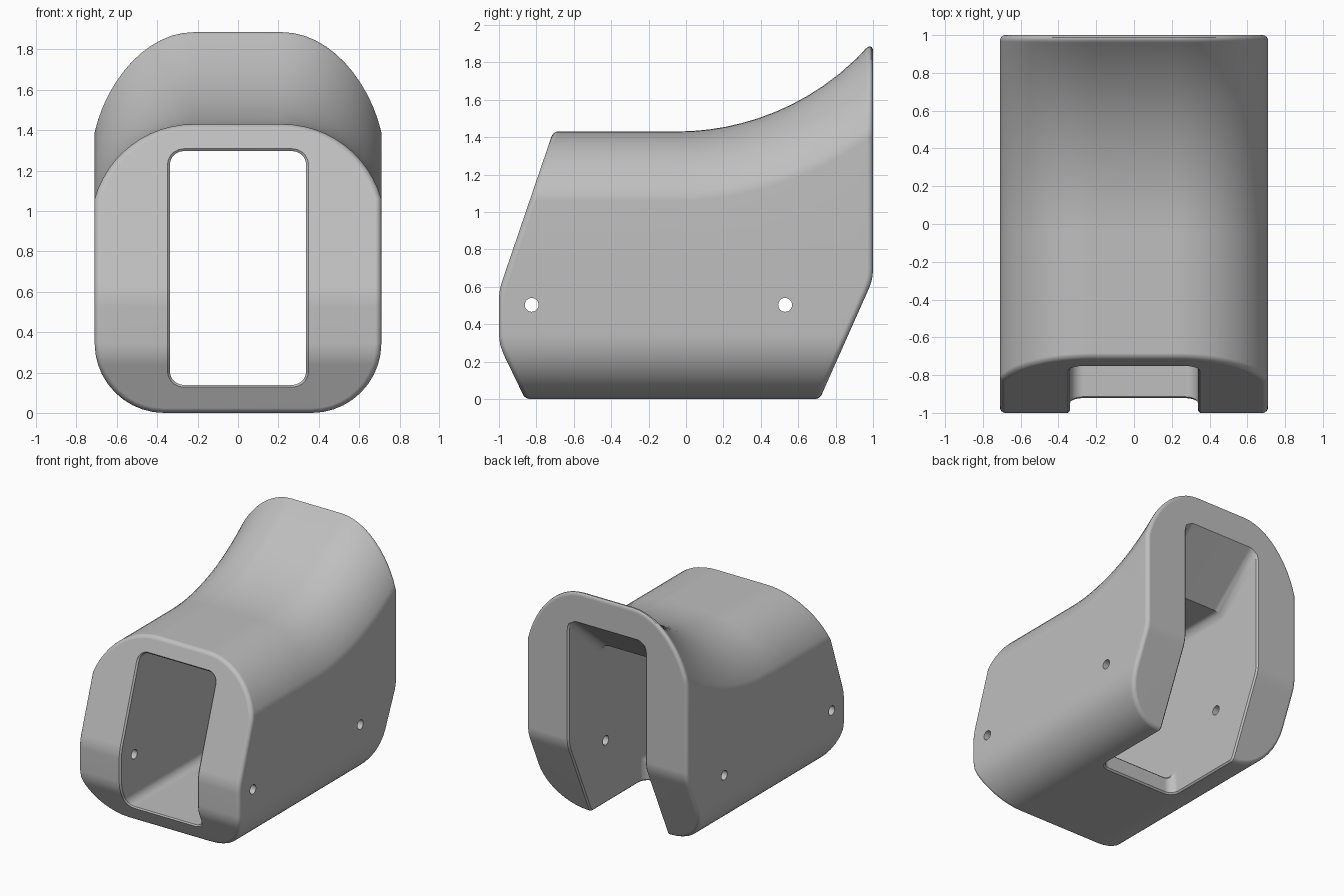
import bpy, bmesh, math

if "Cube" in bpy.data.objects:
    bpy.data.objects.remove(bpy.data.objects["Cube"])

grey = bpy.data.materials.new("plain_grey")
grey.diffuse_color = (0.52, 0.52, 0.52, 1)
grey.use_nodes = True
grey.node_tree.nodes["Principled BSDF"].inputs["Base Color"].default_value = grey.diffuse_color


def make_object(name, bm):
    bmesh.ops.recalc_face_normals(bm, faces=bm.faces)
    mesh = bpy.data.meshes.new(name)
    bm.to_mesh(mesh)
    bm.free()
    mesh.materials.append(grey)
    obj = bpy.data.objects.new(name, mesh)
    bpy.context.collection.objects.link(obj)
    return obj


# Side outline: front and back limits at a height, with softened kinks
def soften(f, z, w=0.05):
    return sum(f(z + w * k / 8) for k in range(-8, 9)) / 17


def front_y(z):
    return soften(lambda h: max(-1, -0.86 - 0.14 * h / 0.29, -1 + 0.29 * (h - 0.58) / 0.85)
                  if h > 0.44 else max(-1, -0.86 - 0.14 * h / 0.29), z)


def back_y(z):
    return soften(lambda h: min(1, 0.715 + 0.285 * h / 0.64), z)


# The top is straight, then sweeps up around an axis above the body
BEND_Y, BEND_R, TOP = -0.05, 1.38, 1.43


def lifted(z, y):
    if z < 1.05 or y <= BEND_Y:
        return z
    r = BEND_R + TOP - z
    return TOP + BEND_R - math.sqrt(r * r - (y - BEND_Y) ** 2)


# Half cross-section from bottom to top
section = []
for k in range(11):
    a = math.pi / 2 * k / 10
    section.append((0.365 + 0.345 * math.sin(a), 0.345 * (1 - math.cos(a))))
section += [(0.71, z) for z in (0.45, 0.53, 0.555, 0.58, 0.605, 0.63, 0.66, 0.69, 0.75)]
for k in range(13):
    a = math.asin(0.49 / 0.51) * (1 - k / 12)
    section.append((0.22 + 0.51 * math.sin(a), 0.92 + 0.51 * math.cos(a)))

# Solid shell
bm = bmesh.new()
STEPS = 12
sides = []
for s in (1, -1):
    rows = []
    for x, z in section:
        yb = 1.0 if z > 0.7 else back_y(z)
        ys = [front_y(z)] + [BEND_Y + (yb - BEND_Y) * t / STEPS for t in range(STEPS + 1)]
        rows.append([bm.verts.new((s * x, y, lifted(z, y))) for y in ys])
    sides.append(rows)
right, left = sides
n, m = len(section), STEPS + 2
for rows in sides:
    for i in range(n - 1):
        for j in range(m - 1):
            bm.faces.new((rows[i][j], rows[i + 1][j], rows[i + 1][j + 1], rows[i][j + 1]))
for i in (0, n - 1):
    for j in range(m - 1):
        bm.faces.new((right[i][j], left[i][j], left[i][j + 1], right[i][j + 1]))
caps = set()
for j in (0, m - 1):
    for i in range(n - 1):
        caps.add(bm.faces.new((right[i][j], right[i + 1][j], left[i + 1][j], left[i][j])))
bmesh.ops.recalc_face_normals(bm, faces=bm.faces)
rim = [e for e in bm.edges if sum(f in caps for f in e.link_faces) == 1]
inner = [e for e in bm.edges if all(f in caps for f in e.link_faces)]
bmesh.ops.dissolve_limit(bm, angle_limit=math.radians(0.6), verts=[], edges=inner)
bmesh.ops.bevel(bm, geom=rim, offset=0.043, offset_type='WIDTH', segments=6,
                profile=0.5, affect='EDGES', clamp_overlap=False)
housing = make_object("housing", bm)

# Channel cutter: front window, flared back opening and floor slot
bm = bmesh.new()
outline = [(-1.3, 0.138), (0.03, 0.138), (0.03, -0.3), (1.4, -0.3),
           (1.4, 1.99), (0.59, 1.297), (-1.3, 1.297)]
face = bm.faces.new([bm.verts.new((-0.338, y, z)) for y, z in outline])
ext = bmesh.ops.extrude_face_region(bm, geom=[face])
for v in ext["geom"]:
    if isinstance(v, bmesh.types.BMVert):
        v.co.x = 0.338
bmesh.ops.recalc_face_normals(bm, faces=bm.faces)
ends = [e for e in bm.edges if abs(e.verts[0].co.x - e.verts[1].co.x) < 0.01]
bmesh.ops.bevel(bm, geom=ends, offset=0.07, offset_type='OFFSET', segments=5,
                profile=0.5, affect='EDGES', clamp_overlap=False)
channel_cutter = make_object("channel_cutter", bm)

# Screw hole cutters, through both walls
hole_cutters = []
for y in (-0.825, 0.53):
    bpy.ops.mesh.primitive_cylinder_add(vertices=24, radius=0.037, depth=2,
                                        location=(0, y, 0.503), rotation=(0, math.pi / 2, 0))
    bpy.context.object.name = "hole_cutter"
    hole_cutters.append(bpy.context.object)

bpy.ops.object.select_all(action='DESELECT')
bpy.context.view_layer.objects.active = housing
housing.select_set(True)


def cut(cutter):
    mod = housing.modifiers.new("cut", 'BOOLEAN')
    mod.operation, mod.solver, mod.object = 'DIFFERENCE', 'EXACT', cutter
    bpy.ops.object.modifier_apply(modifier=mod.name)
    bpy.data.objects.remove(cutter)


cut(channel_cutter)
# Small chamfer around the openings
mod = housing.modifiers.new("lip", 'BEVEL')
mod.width, mod.segments, mod.use_clamp_overlap = 0.012, 1, False
mod.limit_method, mod.angle_limit = 'ANGLE', math.radians(55)
bpy.ops.object.modifier_apply(modifier=mod.name)
for cutter in hole_cutters:
    cut(cutter)

# Smooth shading with crisp lips
bpy.ops.object.shade_smooth_by_angle(angle=math.radians(30))
mod = housing.modifiers.new("normals", 'WEIGHTED_NORMAL')
mod.keep_sharp = True
